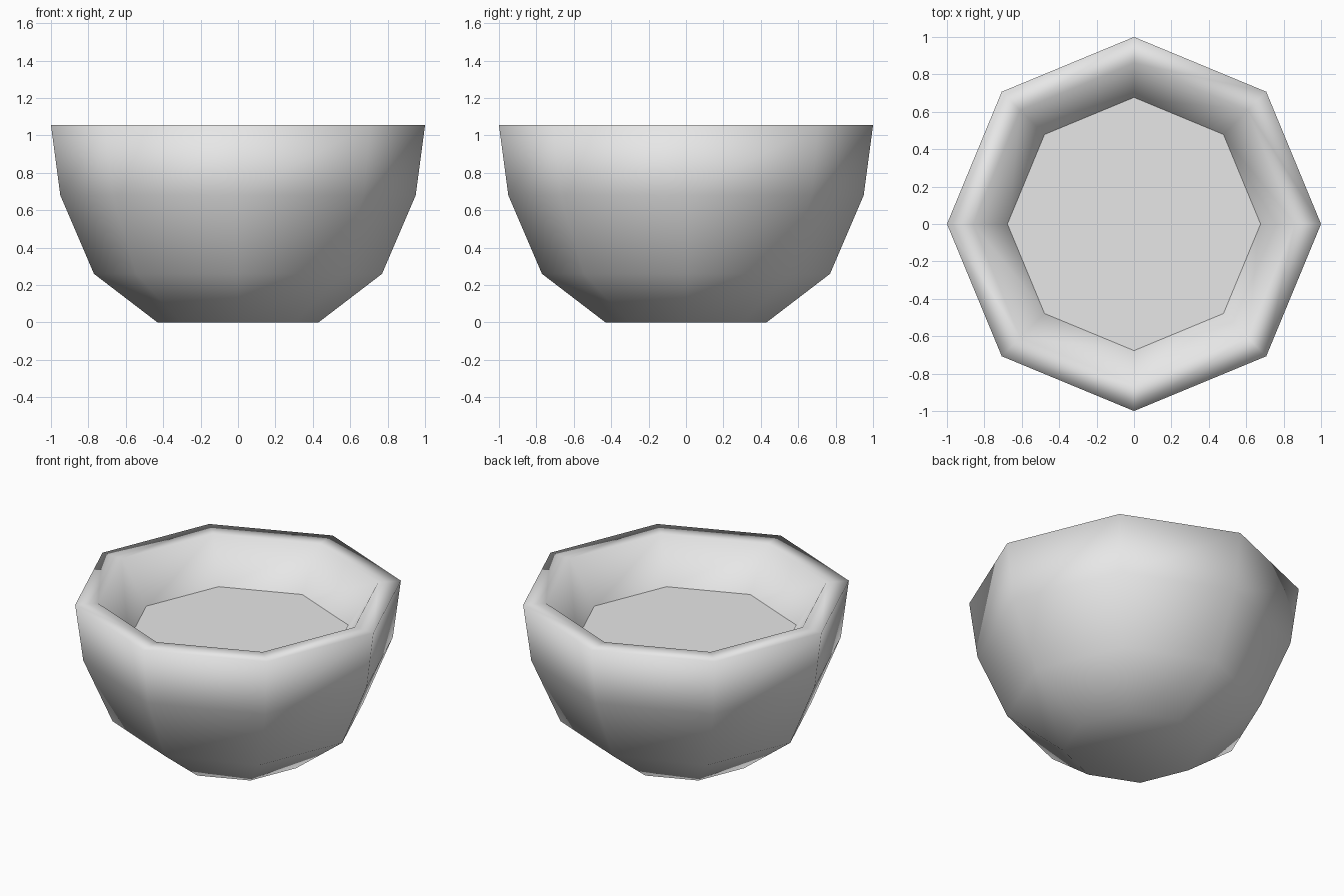
import bpy
import bmesh
from math import cos, sin, pi

SIDES = 8

cube = bpy.data.objects.get("Cube")
if cube:
    bpy.data.objects.remove(cube, do_unlink=True)


def make_material(name, colour):
    mat = bpy.data.materials.new(name)
    mat.use_nodes = True
    mat.diffuse_color = colour
    mat.node_tree.nodes["Principled BSDF"].inputs["Base Color"].default_value = colour
    return mat


def lathe(name, profile, mat, smooth):
    """Turn a (radius, height) profile into an eight-sided body, capped at both ends."""
    bm = bmesh.new()
    rings = [[bm.verts.new((r * cos(2 * pi * i / SIDES), r * sin(2 * pi * i / SIDES), z))
              for i in range(SIDES)] for r, z in profile]
    for low, high in zip(rings, rings[1:]):
        for i in range(SIDES):
            j = (i + 1) % SIDES
            bm.faces.new((low[i], low[j], high[j], high[i]))
    bm.faces.new(rings[0][::-1])
    bm.faces.new(rings[-1])
    for face in bm.faces:
        face.smooth = smooth
    mesh = bpy.data.meshes.new(name)
    bm.to_mesh(mesh)
    bm.free()
    mesh.materials.append(mat)
    obj = bpy.data.objects.new(name, mesh)
    bpy.context.collection.objects.link(obj)
    return obj


grey = make_material("light grey", (0.8, 0.8, 0.8, 1.0))

# Bowl: outside wall from the foot up, over the rim, then down the inside
lathe("bowl", [(0.43, 0.0), (0.77, 0.26), (0.95, 0.68), (1.0, 1.055),
               (0.86, 1.055), (0.67, 0.775), (0.5, 0.5), (0.3, 0.3)], grey, True)

# Flat filling that closes the inside of the bowl
lathe("filling", [(0.672, 0.775), (0.677, 0.785)], grey, False)
